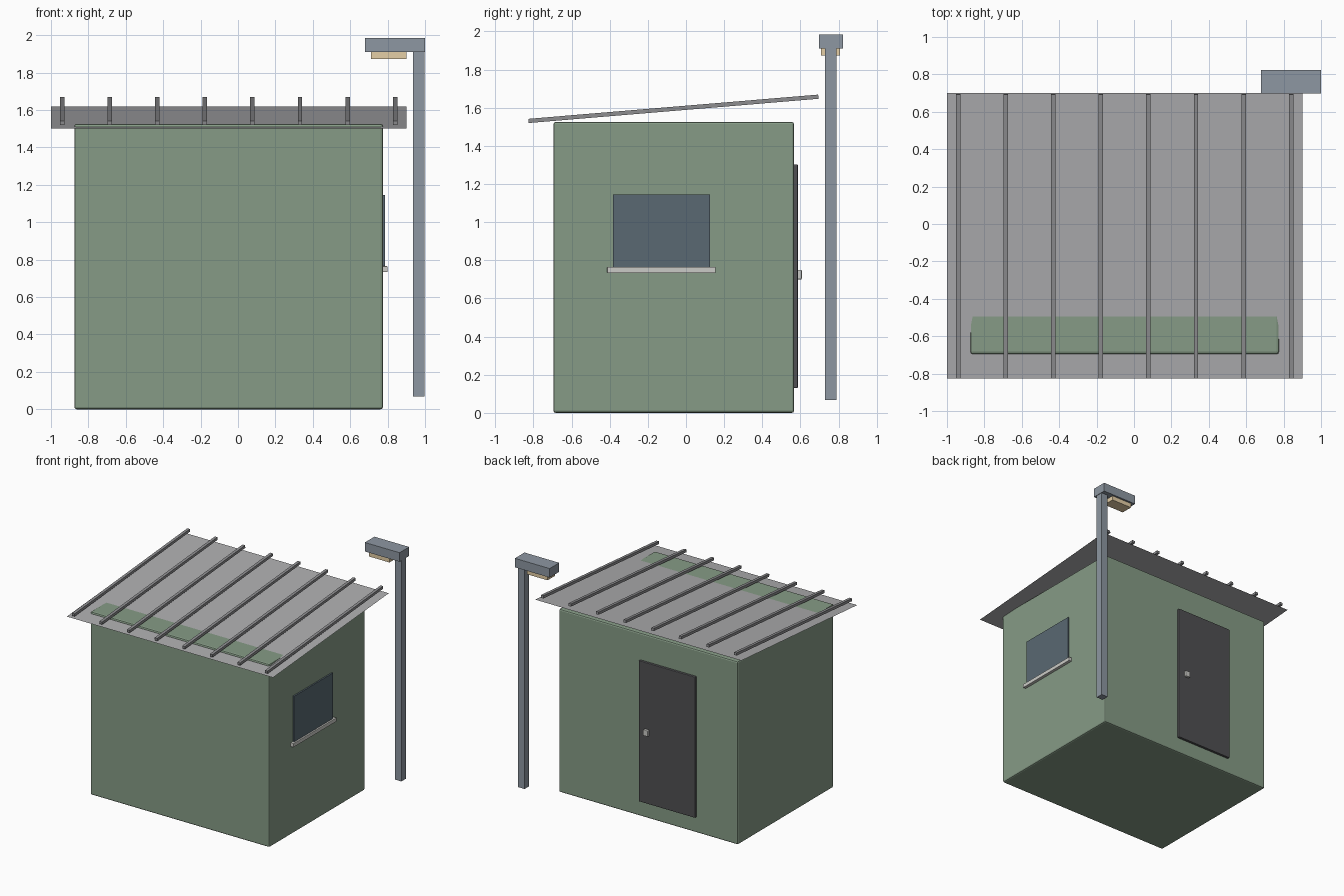
import bpy, bmesh, math
from mathutils import Matrix, Vector

if "Cube" in bpy.data.objects:
    bpy.data.objects.remove(bpy.data.objects["Cube"])


def material(name, rgb):
    m = bpy.data.materials.new(name)
    m.diffuse_color = (*rgb, 1)
    m.use_nodes = True
    m.node_tree.nodes["Principled BSDF"].inputs["Base Color"].default_value = m.diffuse_color
    return m


GREEN = material("green_paint", (0.24, 0.33, 0.24))
ROOF = material("roof_metal", (0.42, 0.42, 0.43))
RIB = material("rib_metal", (0.27, 0.27, 0.28))
DOOR = material("dark_door", (0.08, 0.08, 0.085))
GLASS = material("window_glass", (0.10, 0.14, 0.17))
TRIM = material("pale_trim", (0.60, 0.60, 0.57))
STEEL = material("blue_steel", (0.27, 0.31, 0.36))
WARM = material("warm_lamp", (0.78, 0.62, 0.38))


def add_object(name, bm, mat):
    mesh = bpy.data.meshes.new(name)
    bm.to_mesh(mesh)
    bm.free()
    mesh.materials.append(mat)
    ob = bpy.data.objects.new(name, mesh)
    bpy.context.collection.objects.link(ob)
    return ob


def box(name, x, y, z, mat, bevel=0.0):
    """Box from (min, max) ranges on each axis."""
    bm = bmesh.new()
    bmesh.ops.create_cube(bm, size=1)
    size = [b - a for a, b in (x, y, z)]
    bm.transform(Matrix.Diagonal((*size, 1)))
    ob = add_object(name, bm, mat)
    ob.location = [(a + b) / 2 for a, b in (x, y, z)]
    if bevel:
        mod = ob.modifiers.new("edge_bevel", 'BEVEL')
        mod.width = bevel
        mod.segments = 2
    return ob


# Shed walls
box("shed_body", (-0.875, 0.775), (-0.695, 0.567), (0, 1.526), GREEN, 0.012)

# Thin sloping roof sheet; the front of the body pokes through it
bm = bmesh.new()
bm.faces.new([bm.verts.new(p) for p in (
    (-1, -0.825, 1.50), (0.9, -0.825, 1.50), (0.9, 0.70, 1.62), (-1, 0.70, 1.62))])
add_object("roof_sheet", bm, ROOF)

# Raised ribs running down the slope
start, end = Vector((0, -0.826, 1.531)), Vector((0, 0.694, 1.658))
span = end - start
for i in range(8):
    x = -0.94 + i * 0.2543
    rib = box(f"roof_rib_{i + 1}", (x - 0.012, x + 0.012), (0, span.length), (0, 0.022), RIB)
    rib.location = (x, *((start + end) / 2).yz)
    rib.rotation_euler.x = math.atan2(span.z, span.y)

# Door and handle on the back wall
box("door", (-0.495, 0.026), (0.555, 0.587), (0.13, 1.303), DOOR, 0.005)
box("door_handle", (-0.072, -0.028), (0.58, 0.607), (0.70, 0.75), TRIM, 0.004)

# Window and sill on the right wall
box("window_pane", (0.765, 0.787), (-0.384, 0.126), (0.755, 1.145), GLASS)
box("window_sill", (0.765, 0.80), (-0.413, 0.155), (0.733, 0.765), TRIM, 0.003)

# Lamp post behind the right corner
box("lamp_post", (0.935, 0.996), (0.728, 0.789), (0.067, 1.912), STEEL)
box("lamp_head", (0.68, 1.0), (0.698, 0.824), (1.91, 1.985), STEEL)
box("lamp_light", (0.71, 0.90), (0.708, 0.808), (1.873, 1.912), WARM)
